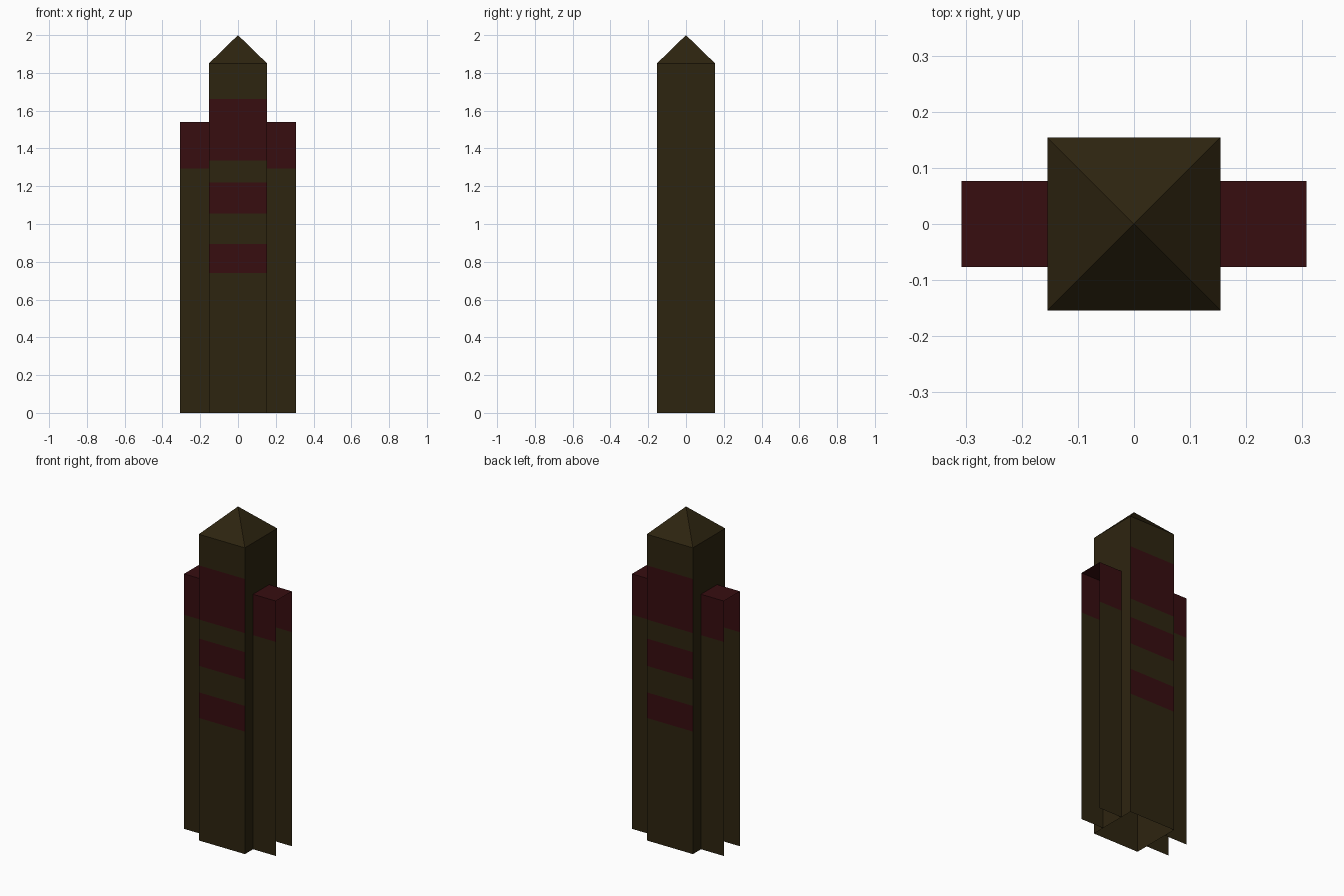
import bpy
import bmesh

cube = bpy.data.objects.get("Cube")
if cube:
    bpy.data.objects.remove(cube, do_unlink=True)


def material(name, color):
    mat = bpy.data.materials.new(name)
    mat.use_nodes = True
    mat.diffuse_color = color
    mat.node_tree.nodes["Principled BSDF"].inputs["Base Color"].default_value = color
    return mat


MATERIALS = [material("dark brown", (0.027, 0.018, 0.005, 1)),
             material("dark red", (0.038, 0.004, 0.005, 1))]

HALF = 0.154         # half width of the tower
WING_X = 0.307       # outer end of the wings
WING_Y = 0.077       # half depth of the wings
EAVES, PEAK = 1.85, 2.0
BANDS = [(0.74, 0.895), (1.055, 1.22), (1.335, 1.662)]
WING_RED, WING_TOP = 1.293, 1.54


def finish(name, bm):
    mesh = bpy.data.meshes.new(name)
    bm.to_mesh(mesh)
    bm.free()
    for mat in MATERIALS:
        mesh.materials.append(mat)
    obj = bpy.data.objects.new(name, mesh)
    bpy.context.collection.objects.link(obj)
    return obj


# Tower shaft, open at the base, with bands on its front and back
bm = bmesh.new()
levels = [0] + [z for band in BANDS for z in band] + [EAVES]
corners = [(-HALF, -HALF), (HALF, -HALF), (HALF, HALF), (-HALF, HALF)]
rings = [[bm.verts.new((x, y, z)) for x, y in corners] for z in levels]
for row, (low, high) in enumerate(zip(rings, rings[1:])):
    for side in range(4):
        nxt = (side + 1) % 4
        face = bm.faces.new((low[side], low[nxt], high[nxt], high[side]))
        face.material_index = int(row % 2 == 1 and side % 2 == 0)
finish("tower", bm)

# Pyramid roof
bm = bmesh.new()
eaves = [bm.verts.new((x, y, EAVES)) for x, y in corners]
peak = bm.verts.new((0, 0, PEAK))
for side in range(4):
    bm.faces.new((eaves[side], eaves[(side + 1) % 4], peak))
finish("roof", bm)


# Side wings: front and back panels under a cap, open at the outer end and base
def wing(name, sign):
    bm = bmesh.new()
    section = [(-WING_Y, 0), (-WING_Y, WING_RED), (-WING_Y, WING_TOP),
               (WING_Y, WING_TOP), (WING_Y, WING_RED), (WING_Y, 0)]
    inner, outer = [[bm.verts.new((sign * x, y, z)) for y, z in section]
                    for x in (HALF, WING_X)]
    for i in range(len(section) - 1):
        face = bm.faces.new((inner[i], outer[i], outer[i + 1], inner[i + 1]))
        face.material_index = int(face.calc_center_median().z > WING_RED)
        if sign < 0:
            face.normal_flip()
    finish(name, bm)


wing("left_wing", 1)
wing("right_wing", -1)
